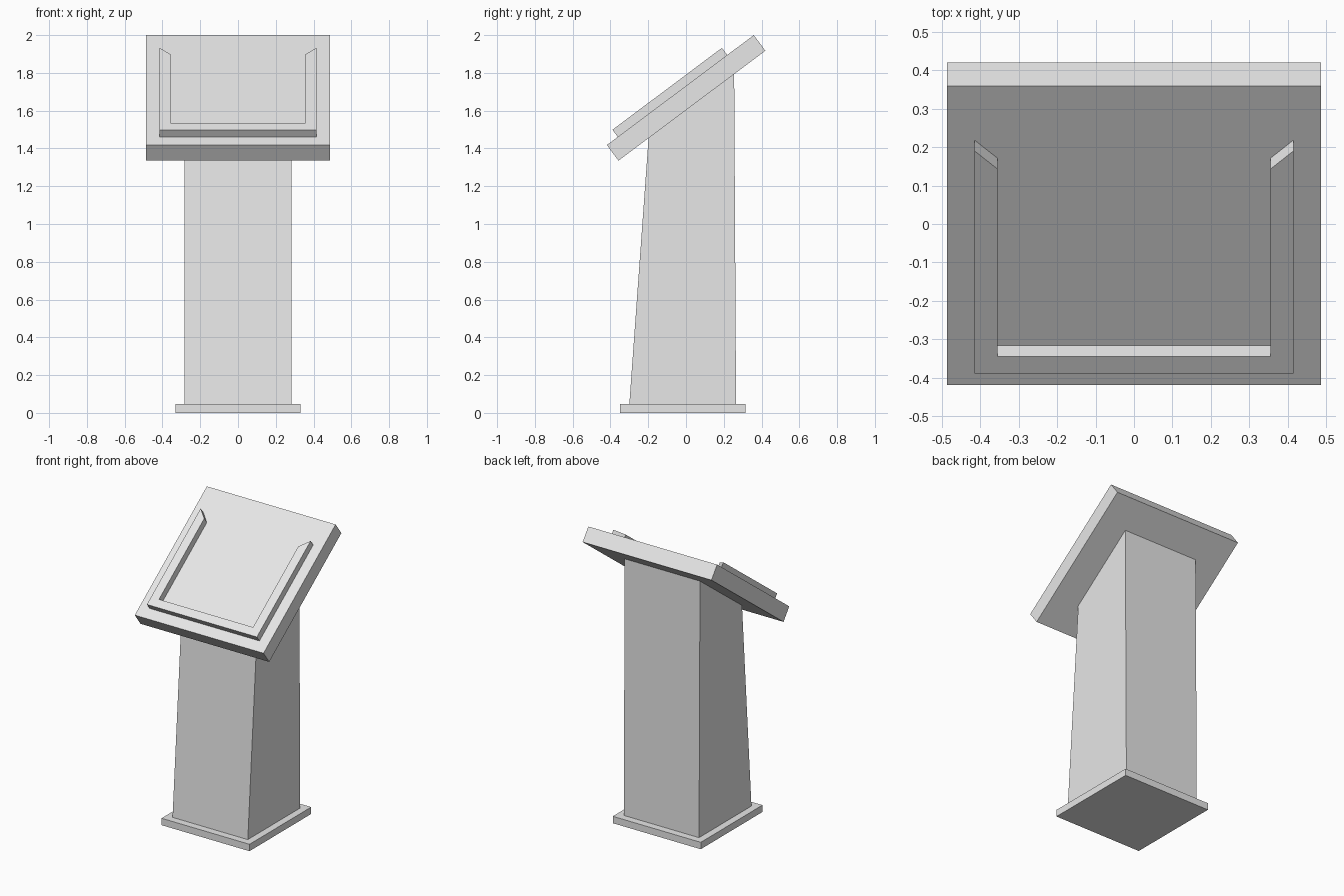
import bpy, bmesh, math
from mathutils import Matrix, Vector

cube = bpy.data.objects.get("Cube")
if cube:
    bpy.data.objects.remove(cube, do_unlink=True)

grey = bpy.data.materials.new("light grey")
grey.use_nodes = True
grey.diffuse_color = (0.8, 0.8, 0.8, 1)
grey.node_tree.nodes["Principled BSDF"].inputs["Base Color"].default_value = (0.8, 0.8, 0.8, 1)


def prism(name, outline, sweep, matrix=Matrix.Identity(4)):
    """Extrude a flat outline along a vector to make a solid part."""
    bm = bmesh.new()
    face = bm.faces.new([bm.verts.new(p) for p in outline])
    moved = bmesh.ops.extrude_face_region(bm, geom=[face], use_keep_orig=True)["geom"]
    verts = [v for v in moved if isinstance(v, bmesh.types.BMVert)]
    bmesh.ops.translate(bm, verts=verts, vec=Vector(sweep))
    bmesh.ops.recalc_face_normals(bm, faces=bm.faces)
    mesh = bpy.data.meshes.new(name)
    bm.to_mesh(mesh)
    bm.free()
    mesh.materials.append(grey)
    obj = bpy.data.objects.new(name, mesh)
    obj.matrix_world = matrix
    bpy.context.collection.objects.link(obj)
    return obj


def rectangle(half_width, y0, y1, z=0):
    return [(-half_width, y0, z), (half_width, y0, z), (half_width, y1, z), (-half_width, y1, z)]


# Base plate
prism("base_plate", rectangle(0.332, -0.35, 0.315), (0, 0, 0.047))

# Column: side profile swept across the width
w = 0.284
side = [(-0.30, 0.047), (0.265, 0.047), (0.255, 1.795), (-0.198, 1.456)]
prism("column", [(-w, y, z) for y, z in side], (2 * w, 0, 0))

# Sloped frame: origin on the front top edge of the board
slope = Matrix.Translation((0, -0.419, 1.418)) @ Matrix.Rotation(math.atan2(0.582, 0.778), 4, 'X')

# Reading board
prism("reading_board", rectangle(0.486, 0, 0.971), (0, 0, -0.103), slope)

# Raised U-shaped lip with slanted ends
right_half = [(0.415, 0.072), (0.415, 0.796), (0.355, 0.737), (0.355, 0.128)]
outline = right_half + [(-x, y) for x, y in reversed(right_half)]
prism("page_lip", [(x, y, 0) for x, y in outline], (0, 0, 0.047), slope)
